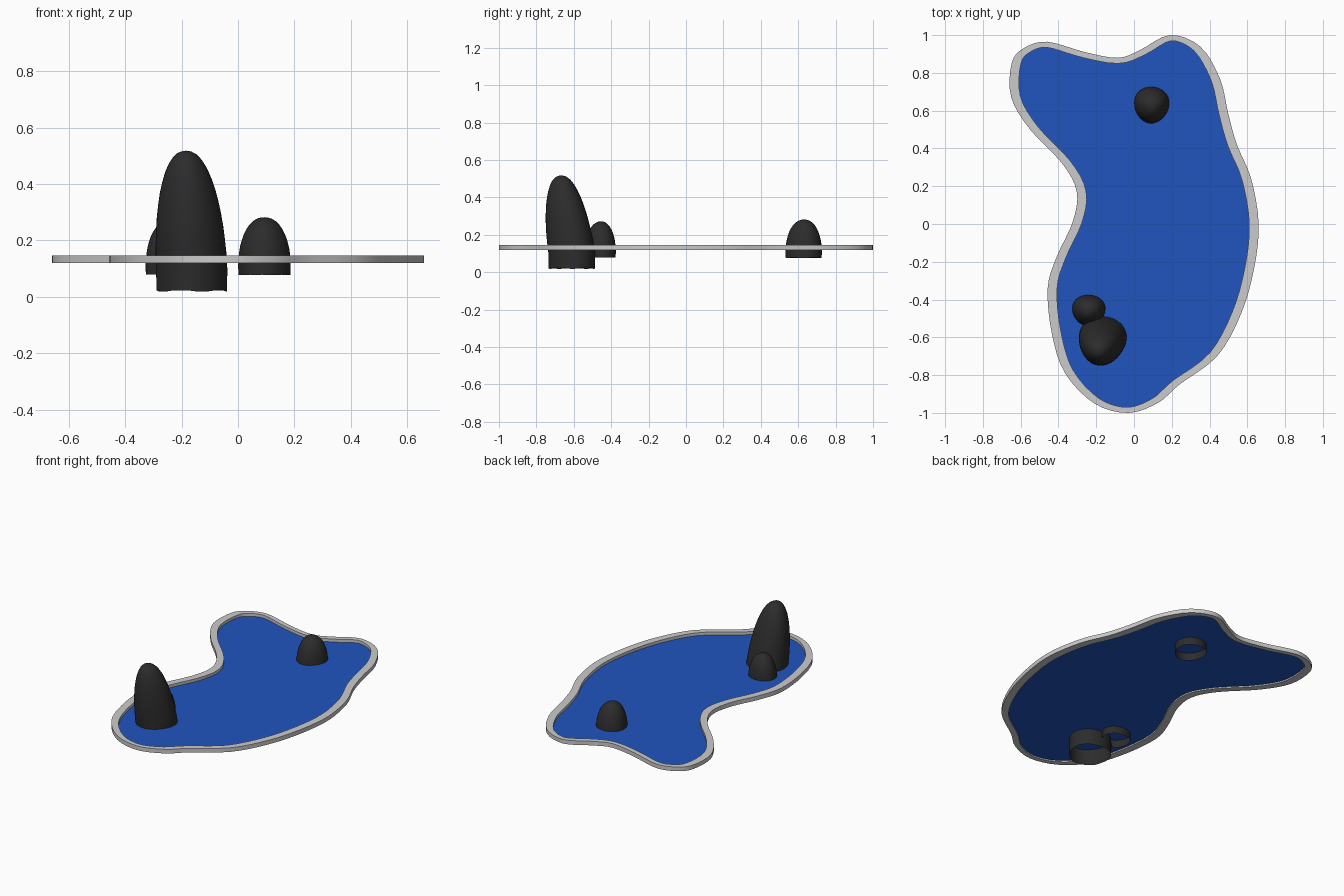
import bpy, bmesh, math
from mathutils import Vector

if "Cube" in bpy.data.objects:
    bpy.data.objects.remove(bpy.data.objects["Cube"])

# Pond outline, counter-clockwise seen as control points (outer edge)
OUTLINE = [(.19, 1.0), (.35, .94), (.455, .77), (.50, .58), (.545, .42), (.62, .24),
           (.66, 0), (.635, -.24), (.565, -.48), (.44, -.70), (.24, -.85), (.13, -.945),
           (-.03, -1.0), (-.21, -.95), (-.365, -.79), (-.435, -.58), (-.457, -.34),
           (-.41, -.175), (-.325, .01), (-.303, .17), (-.38, .32), (-.55, .50),
           (-.65, .67), (-.648, .85), (-.585, .93), (-.46, .965), (-.26, .91),
           (-.085, .88), (.03, .92)]
RIM_BOTTOM, RIM_TOP, WATER = .12, .147, .128


def material(name, color):
    m = bpy.data.materials.new(name)
    m.diffuse_color = (*color, 1)
    m.use_nodes = True
    m.node_tree.nodes["Principled BSDF"].inputs["Base Color"].default_value = m.diffuse_color
    return m


def finish(bm, name, mat=None, angle=40):
    me = bpy.data.meshes.new(name)
    bm.to_mesh(me)
    bm.free()
    ob = bpy.data.objects.new(name, me)
    bpy.context.collection.objects.link(ob)
    if mat:
        me.materials.append(mat)
    bpy.ops.object.select_all(action='DESELECT')
    ob.select_set(True)
    bpy.context.view_layer.objects.active = ob
    bpy.ops.object.shade_smooth_by_angle(angle=math.radians(angle))
    return ob


def smooth_loop(pts, steps=4):
    # closed Catmull-Rom spline
    p = [Vector(q) for q in pts]
    n, out = len(p), []
    for i in range(n):
        a, b, c, d = p[i - 1], p[i], p[(i + 1) % n], p[(i + 2) % n]
        for k in range(steps):
            t = k / steps
            out.append(.5 * (2 * b + (c - a) * t + (2 * a - 5 * b + 4 * c - d) * t * t
                             + (3 * b - a - 3 * c + d) * t ** 3))
    return out


def inset(loop, wx, wy):
    out = []
    for i, q in enumerate(loop):
        t = (loop[(i + 1) % len(loop)] - loop[i - 1]).normalized()
        out.append(q + Vector((t.y * wx, -t.x * wy)))
    return out


outer = smooth_loop(OUTLINE)
inner = inset(outer, .05, .03)

# Stone rim: rectangular section around the outline
bm = bmesh.new()
rings = [[bm.verts.new((q.x, q.y, z)) for q in loop] for loop, z in
         ((outer, RIM_BOTTOM), (outer, RIM_TOP), (inner, RIM_TOP), (inner, RIM_BOTTOM))]
for r in range(4):
    a, b = rings[r], rings[(r + 1) % 4]
    for i in range(len(a)):
        j = (i + 1) % len(a)
        bm.faces.new((a[i], a[j], b[j], b[i]))
bmesh.ops.recalc_face_normals(bm, faces=bm.faces)
finish(bm, "pond_rim")

# Water sheet inside the rim
bm = bmesh.new()
face = bm.faces.new([bm.verts.new((q.x, q.y, WATER)) for q in inner])
face.normal_update()
if face.normal.z < 0:
    face.normal_flip()
bmesh.ops.triangulate(bm, faces=bm.faces)
finish(bm, "water", material("water_blue", (.015, .09, .52)))


# Rocks: leaning hollow domes with a ragged open lower edge
def rock(name, center, radius, base, top, low, lean, fat=1.0):
    bm = bmesh.new()
    bmesh.ops.create_icosphere(bm, subdivisions=4, radius=1)
    for v in bm.verts:
        x, y, z = v.co
        r = math.hypot(x, y)
        k = r ** (fat - 1) if r > 1e-6 else 1
        a = math.atan2(y, x)
        k *= 1 + .03 * math.sin(3 * a + .3)
        up = max(z, 0)
        v.co = (center[0] + x * k * radius[0] + lean[0] * up,
                center[1] + y * k * radius[1] + lean[1] * up,
                base + z * (top - base))
    cut = [f for f in bm.faces if f.calc_center_median().z < low]
    bmesh.ops.delete(bm, geom=cut, context='FACES')
    # pull the ragged points down to the wanted depth
    for v in bm.verts:
        if v.is_boundary and len(v.link_faces) <= 3:
            v.co.z -= .022 * (top - base) / .4
    finish(bm, name, stone, 60)


stone = material("dark_stone", (.025, .025, .025))
rock("tall_rock", (-.165, -.607), (.126, .125), .10, .518, .06, (-.02, -.06), .88)
rock("small_rock", (-.24, -.455), (.088, .082), .11, .272, .09, (.0, .0), .9)
rock("lone_rock", (.093, .632), (.093, .097), .11, .282, .09, (.0, .0), .9)
